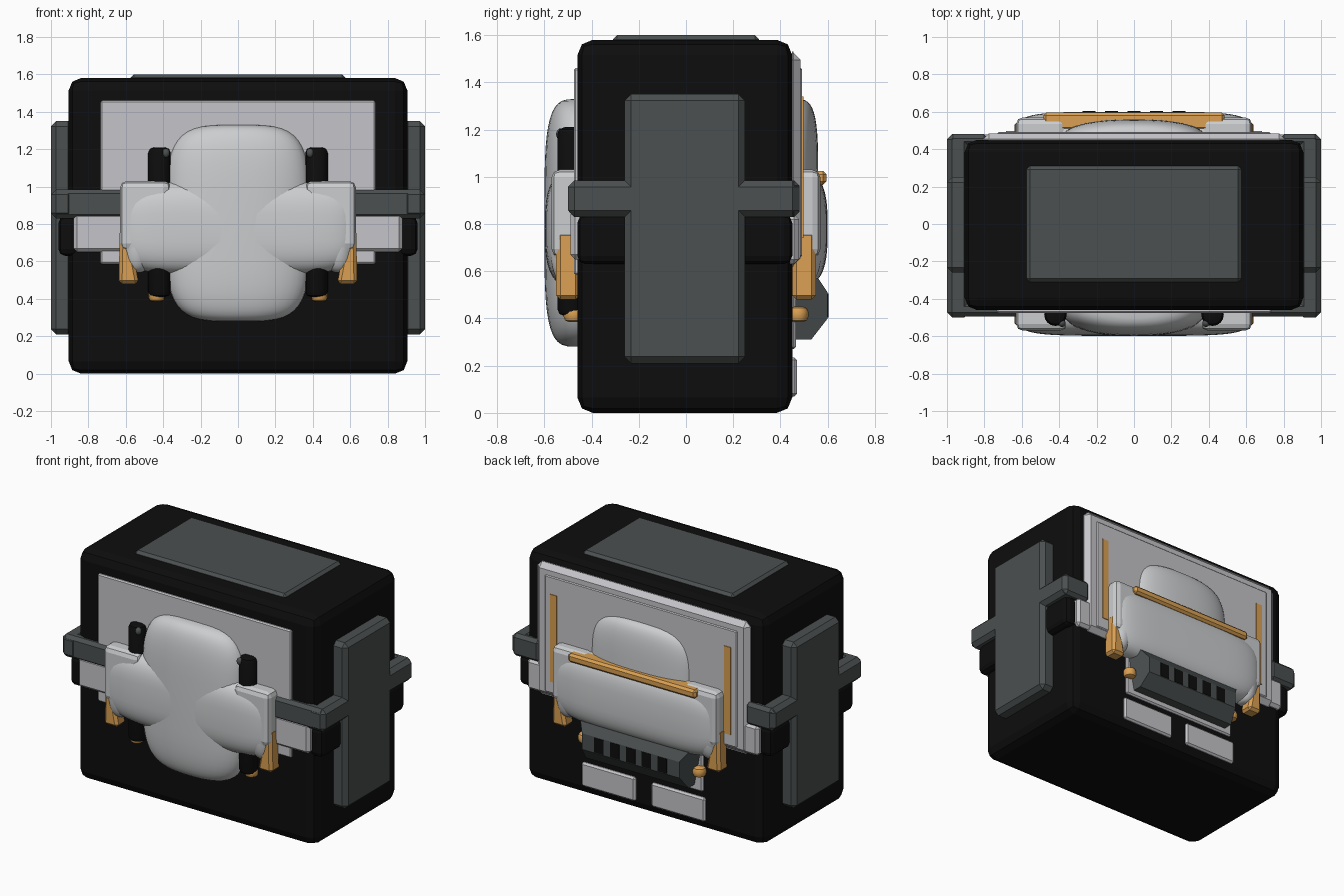
import bpy, bmesh, math
from mathutils import Vector

if "Cube" in bpy.data.objects:
    bpy.data.objects.remove(bpy.data.objects["Cube"], do_unlink=True)


def material(name, r, g, b):
    m = bpy.data.materials.new(name)
    m.use_nodes = True
    m.diffuse_color = (r, g, b, 1)
    m.node_tree.nodes["Principled BSDF"].inputs["Base Color"].default_value = (r, g, b, 1)
    return m


BLACK = material("black", 0.004, 0.004, 0.004)
DARK = material("dark_grey", 0.07, 0.08, 0.08)
PANEL = material("panel_grey", 0.56, 0.56, 0.59)
SHELL = material("shell_grey", 0.6, 0.61, 0.62)
ORANGE = material("orange", 0.7, 0.35, 0.085)


def finish(name, bm, mat, smooth=False):
    bmesh.ops.recalc_face_normals(bm, faces=bm.faces)
    me = bpy.data.meshes.new(name)
    bm.to_mesh(me)
    bm.free()
    me.materials.append(mat)
    ob = bpy.data.objects.new(name, me)
    bpy.context.collection.objects.link(ob)
    if smooth:
        bpy.ops.object.select_all(action="DESELECT")
        ob.select_set(True)
        bpy.context.view_layer.objects.active = ob
        bpy.ops.object.shade_smooth_by_angle(angle=math.radians(40))
    return ob


def box(name, x, y, z, mat, bevel=0.0, segments=1, taper=None):
    """Box from (min, max) ranges; taper replaces the x range of the top."""
    bm = bmesh.new()
    bmesh.ops.create_cube(bm, size=1)
    lo = Vector((min(x), min(y), min(z)))
    hi = Vector((max(x), max(y), max(z)))
    for v in bm.verts:
        top = v.co.z > 0
        v.co = Vector([hi[i] if v.co[i] > 0 else lo[i] for i in range(3)])
        if taper and top:
            v.co.x = max(taper) if v.co.x == hi.x else min(taper)
    if bevel:
        bmesh.ops.bevel(bm, geom=bm.edges[:], offset=bevel, segments=segments,
                        profile=0.5, affect="EDGES")
    return finish(name, bm, mat)


def blob(name, center, radii, axis, e_axis, e_round, mat):
    """Rounded cushion, squarer along its axis (0 = x, 2 = z)."""
    bm = bmesh.new()
    bmesh.ops.create_uvsphere(bm, u_segments=40, v_segments=24, radius=1)

    def power(t, e):
        return math.copysign(abs(t) ** e, t) if abs(t) > 1e-6 else 0.0

    for v in bm.verts:
        r = math.hypot(v.co.x, v.co.y)
        c, s = (v.co.x / r, v.co.y / r) if r > 1e-6 else (0, 0)
        w = power(r, e_axis)
        a, b, h = w * power(c, e_round), w * power(s, e_round), power(v.co.z, e_axis)
        p = (a, b, h) if axis == 2 else (h, b, a)
        v.co = Vector([center[i] + radii[i] * p[i] for i in range(3)])
    return finish(name, bm, mat, True)


def tube(name, x, y, z, radius, mat):
    bm = bmesh.new()
    bmesh.ops.create_cone(bm, cap_ends=True, segments=16, radius1=radius,
                          radius2=radius, depth=z[1] - z[0])
    caps = [e for e in bm.edges if abs(e.verts[0].co.z - e.verts[1].co.z) < 1e-4]
    bmesh.ops.bevel(bm, geom=caps, offset=radius * 0.5, segments=2,
                    profile=0.5, affect="EDGES")
    bmesh.ops.translate(bm, verts=bm.verts, vec=(x, y, sum(z) / 2))
    return finish(name, bm, mat, True)


# Main body, side straps and top plate
box("body", (-0.905, 0.905), (-0.46, 0.45), (0, 1.58), BLACK, 0.065, 2)
box("top_plate", (-0.575, 0.575), (-0.31, 0.31), (1.55, 1.6), DARK, 0.018)
box("front_band", (-0.99, 0.99), (-0.495, -0.42), (0.83, 0.985), DARK, 0.022)

for side, s in (("left", 1), ("right", -1)):
    def sx(*v):
        return [s * t for t in v]

    # Side plates with their wrapping bands
    box(side + "_side_plate", sx(0.88, 1.0), (-0.26, 0.25), (0.21, 1.35), DARK, 0.028)
    box(side + "_side_band", sx(0.88, 1.0), (-0.5, 0.48), (0.83, 0.985), DARK, 0.028)
    box(side + "_band_end", sx(0.78, 0.99), (0.42, 0.48), (0.83, 0.985), DARK, 0.022)
    box(side + "_side_pad", sx(0.86, 0.96), (-0.46, 0.45), (0.63, 0.84), BLACK, 0.035, 2)
    box(side + "_lower_plate", sx(0.06, 0.47), (0.44, 0.47), (0.07, 0.235), PANEL, 0.012)
    box(side + "_back_stripe", sx(0.635, 0.685), (0.48, 0.497), (0.74, 1.34), ORANGE)

    # Clamps, hoses and shoulder caps on both faces
    for face, d in (("front", -1), ("back", 1)):
        tag = side + "_" + face
        box(tag + "_clamp", sx(0.53, 0.638), (d * 0.45, d * 0.55), (0.48, 0.77),
            ORANGE, 0.018, 1, sx(0.585, 0.632))
        box(tag + "_cap", sx(0.36, 0.63), (d * 0.44, d * 0.57), (0.66, 1.03),
            SHELL, 0.035, 2)
        blob(tag + "_knob", (s * 0.54, d * 0.48, 0.74), (0.085, 0.095, 0.2), 2, 0.7, 1, SHELL)
        tube(tag + "_hose_tip", s * 0.435, d * 0.475, (0.385, 0.45), 0.043, ORANGE)
    tube(side + "_hose", s * 0.42, -0.485, (0.41, 1.21), 0.06, BLACK)
    blob(side + "_hose_pin", (s * 0.385, -0.53, 1.18), (0.02, 0.02, 0.025), 2, 1, 1, DARK)

# Panels and cushions
box("front_panel", (-0.735, 0.735), (-0.475, -0.42), (0.585, 1.46), PANEL, 0.008)
box("front_strip", (-0.88, 0.88), (-0.49, -0.42), (0.65, 0.86), PANEL, 0.02)
box("back_panel", (-0.81, 0.81), (0.42, 0.485), (0.62, 1.53), PANEL, 0.035)
box("back_inner_panel", (-0.73, 0.73), (0.44, 0.492), (0.66, 1.46), PANEL, 0.006)
box("back_strip", (-0.88, 0.88), (0.42, 0.478), (0.63, 0.84), PANEL, 0.02)
box("grille_backing", (-0.45, 0.45), (0.44, 0.465), (0.27, 0.64), PANEL, 0.01)

blob("front_vertical_cushion", (0, -0.45, 0.805), (0.387, 0.15, 0.525), 2, 0.5, 0.85, SHELL)
blob("front_cross_cushion", (0, -0.45, 0.78), (0.63, 0.148, 0.25), 0, 0.4, 0.65, SHELL)
blob("back_upper_cushion", (0, 0.45, 0.95), (0.387, 0.11, 0.38), 2, 0.5, 0.85, SHELL)
blob("back_cross_cushion", (0, 0.45, 0.78), (0.63, 0.15, 0.25), 0, 0.4, 0.65, SHELL)
box("back_bar", (-0.485, 0.485), (0.5, 0.595), (0.965, 1.025), ORANGE, 0.015)

# Sloped grille: side profile swept across x, with tapered ends
bm = bmesh.new()
profile = [(0.44, 0.31), (0.53, 0.31), (0.6, 0.4), (0.6, 0.51), (0.56, 0.57), (0.44, 0.57)]
ends = []
for s in (-1, 1):
    ends.append([bm.verts.new((s * (0.44 - max(0, y - 0.53) - (0.05 if z < 0.35 else 0)), y, z))
                 for y, z in profile])
for ring in ends:
    bm.faces.new(ring)
for i in range(len(profile)):
    j = (i + 1) % len(profile)
    bm.faces.new((ends[0][i], ends[0][j], ends[1][j], ends[1][i]))
finish("grille", bm, DARK)
for i in range(-2, 3):
    box("grille_slot", (i * 0.12 - 0.035, i * 0.12 + 0.035), (0.596, 0.603),
        (0.405, 0.505), BLACK)
